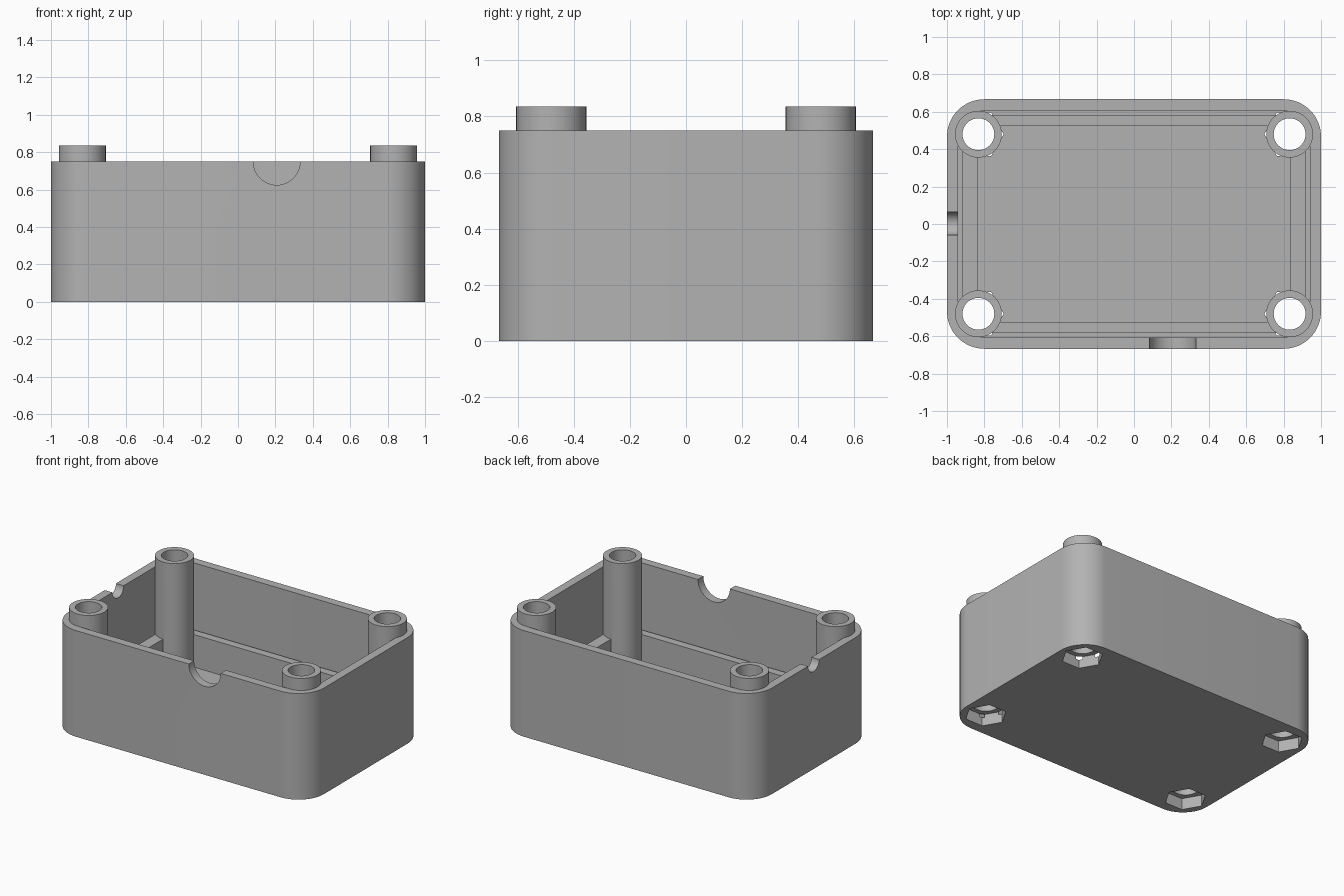
import bpy
import bmesh
from math import cos, sin, pi, radians

cube = bpy.data.objects.get("Cube")
if cube:
    bpy.data.objects.remove(cube, do_unlink=True)

# Main dimensions
HALF_X, HALF_Y, HEIGHT = 1.0, 0.667, 0.75
WALL, FLOOR, CORNER = 0.06, 0.06, 0.2
POST_X, POST_Y, POST_TOP = 0.832, 0.48, 0.835
POST_R, BORE_R, NUT_R, NUT_DEPTH = 0.125, 0.085, 0.135, 0.08
RIB_TOP = 0.29

grey = bpy.data.materials.new("plain_grey")
grey.use_nodes = True
colour = (0.45, 0.45, 0.45, 1)
grey.diffuse_color = colour
grey.node_tree.nodes["Principled BSDF"].inputs["Base Color"].default_value = colour


def prism(name, outline, low, high, axis="z"):
    """Extrude a closed outline along an axis."""
    place = {"z": lambda a, b, c: (a, b, c),
             "y": lambda a, b, c: (a, c, b),
             "x": lambda a, b, c: (c, a, b)}[axis]
    bm = bmesh.new()
    face = bm.faces.new([bm.verts.new(place(a, b, low)) for a, b in outline])
    ext = bmesh.ops.extrude_face_region(bm, geom=[face])
    moved = [v for v in ext["geom"] if isinstance(v, bmesh.types.BMVert)]
    bmesh.ops.translate(bm, verts=moved, vec=place(0, 0, high - low))
    bmesh.ops.recalc_face_normals(bm, faces=bm.faces)
    mesh = bpy.data.meshes.new(name)
    bm.to_mesh(mesh)
    bm.free()
    mesh.materials.append(grey)
    obj = bpy.data.objects.new(name, mesh)
    bpy.context.collection.objects.link(obj)
    return obj


def circle(cx, cy, r, n=48):
    return [(cx + r * cos(2 * pi * i / n), cy + r * sin(2 * pi * i / n)) for i in range(n)]


def rectangle(x0, x1, y0, y1):
    return [(x0, y0), (x1, y0), (x1, y1), (x0, y1)]


def rounded(hx, hy, r, steps=16):
    pts = []
    for q, (sx, sy) in enumerate([(1, 1), (-1, 1), (-1, -1), (1, -1)]):
        for i in range(steps + 1):
            t = (q + i / steps) * pi / 2
            pts.append((sx * (hx - r) + r * cos(t), sy * (hy - r) + r * sin(t)))
    return pts


def combine(target, tool, operation):
    """Apply a boolean and discard the tool."""
    mod = target.modifiers.new(operation.lower(), "BOOLEAN")
    mod.object, mod.operation, mod.solver = tool, operation, "EXACT"
    bpy.context.view_layer.objects.active = target
    bpy.ops.object.modifier_apply(modifier=mod.name)
    bpy.data.objects.remove(tool, do_unlink=True)


# Open tray with rounded corners
box = prism("enclosure_base", rounded(HALF_X, HALF_Y, CORNER), 0, HEIGHT)
cavity = rounded(HALF_X - WALL, HALF_Y - WALL, CORNER - WALL)
combine(box, prism("cavity", cavity, FLOOR, HEIGHT + 0.2), "DIFFERENCE")

# Support ribs between the corner posts, set just off the walls
for s in (-1, 1):
    ys, xs = sorted((s * 0.525, s * 0.583)), sorted((s * 0.835, s * 0.918))
    combine(box, prism("long_rib", rectangle(-0.8, 0.8, *ys), 0.03, RIB_TOP), "UNION")
    combine(box, prism("short_rib", rectangle(*xs, -0.42, 0.42), 0.03, RIB_TOP), "UNION")

# Corner posts, screw bores and hexagonal nut pockets
corners = [(sx * POST_X, sy * POST_Y) for sx in (-1, 1) for sy in (-1, 1)]
for x, y in corners:
    combine(box, prism("post", circle(x, y, POST_R), 0.03, POST_TOP), "UNION")
for x, y in corners:
    combine(box, prism("bore", circle(x, y, BORE_R), -0.1, 1), "DIFFERENCE")
    combine(box, prism("nut_pocket", circle(x, y, NUT_R, 6), -0.1, NUT_DEPTH), "DIFFERENCE")

# Half-round cable notches in the front and right walls
combine(box, prism("front_notch", circle(0.207, HEIGHT, 0.125),
                   -HALF_Y - 0.1, -HALF_Y + WALL + 0.01, "y"), "DIFFERENCE")
combine(box, prism("side_notch", circle(0.003, HEIGHT, 0.062),
                   -HALF_X - 0.1, -HALF_X + WALL + 0.01, "x"), "DIFFERENCE")

# Smooth curved walls, crisp edges
bpy.ops.object.select_all(action="DESELECT")
box.select_set(True)
bpy.context.view_layer.objects.active = box
bpy.ops.object.shade_smooth_by_angle(angle=radians(30))
